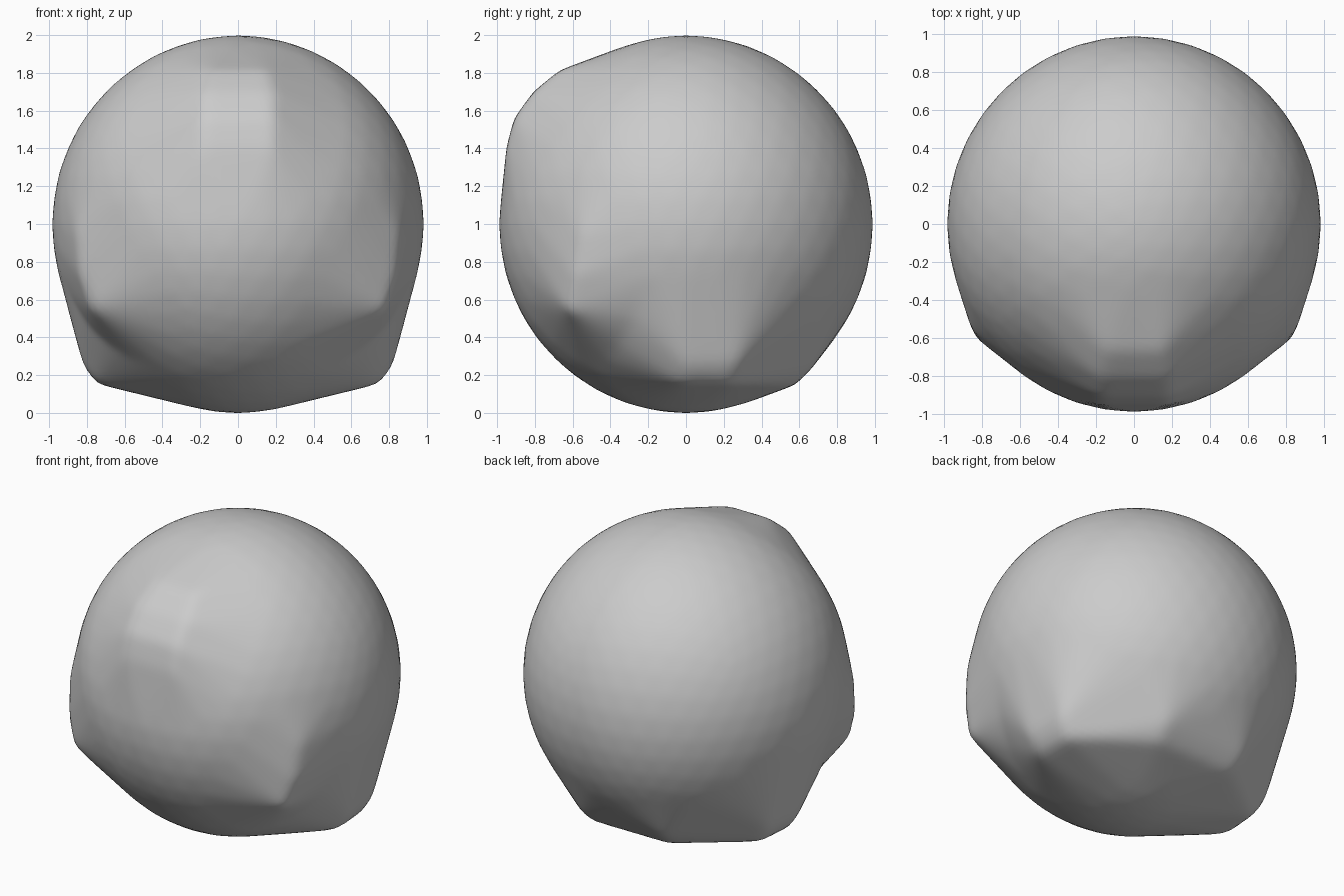
import bpy, bmesh, math
from mathutils import Vector
from mathutils.bvhtree import BVHTree

if "Cube" in bpy.data.objects:
    bpy.data.objects.remove(bpy.data.objects["Cube"])

ROUND = Vector((0.985, 0.99, 1.0))   # radii of the basic ball


def mirrored(points):
    return [(s * x, y, z) for x, y, z in points for s in (1, -1)]


def stretched_ball(points):
    """Ball with its skin stretched tight over the given points."""
    bm = bmesh.new()
    bmesh.ops.create_icosphere(bm, subdivisions=4, radius=1)
    spots = [v.co * ROUND for v in bm.verts] + [Vector(p) for p in points]
    bm.clear()
    for p in spots:
        bm.verts.new(p)
    bmesh.ops.convex_hull(bm, input=bm.verts[:])
    tree = BVHTree.FromBMesh(bm)
    bm.free()
    return tree


# Bulges, measured from the ball centre
cheeks = mirrored([(0.78, -0.63, -0.45), (0.835, -0.60, -0.28),
                   (0.855, -0.56, -0.06)])
jaw = mirrored([(0.75, -0.02, -0.845), (0.82, 0.0, -0.75),
                (0.73, 0.25, -0.845), (0.80, 0.27, -0.74),
                (0.28, 0.58, -0.85), (0.30, 0.66, -0.77)])
brow = mirrored([(0.18, -0.95, 0.41), (0.18, -0.91, 0.56),
                 (0.18, -0.81, 0.70), (0.15, -0.67, 0.815)])
skins = [stretched_ball(g) for g in (cheeks, jaw, brow)]

# Head: ball pushed out to the furthest skin in every direction
bm = bmesh.new()
bmesh.ops.create_icosphere(bm, subdivisions=6, radius=1)
origin = Vector((0, 0, 0))
for v in bm.verts:
    d = v.co.normalized()
    hits = [t.ray_cast(origin, d)[3] for t in skins]
    v.co = d * max(h for h in hits if h is not None)
for _ in range(2):
    bmesh.ops.smooth_vert(bm, verts=bm.verts[:], factor=0.5,
                          use_axis_x=True, use_axis_y=True, use_axis_z=True)

# Stand it on the ground
low = min(v.co.z for v in bm.verts)
bmesh.ops.translate(bm, vec=(0, 0, -low), verts=bm.verts[:])
for f in bm.faces:
    f.smooth = True
mesh = bpy.data.meshes.new("head")
bm.to_mesh(mesh)
bm.free()
head = bpy.data.objects.new("head", mesh)
bpy.context.collection.objects.link(head)
